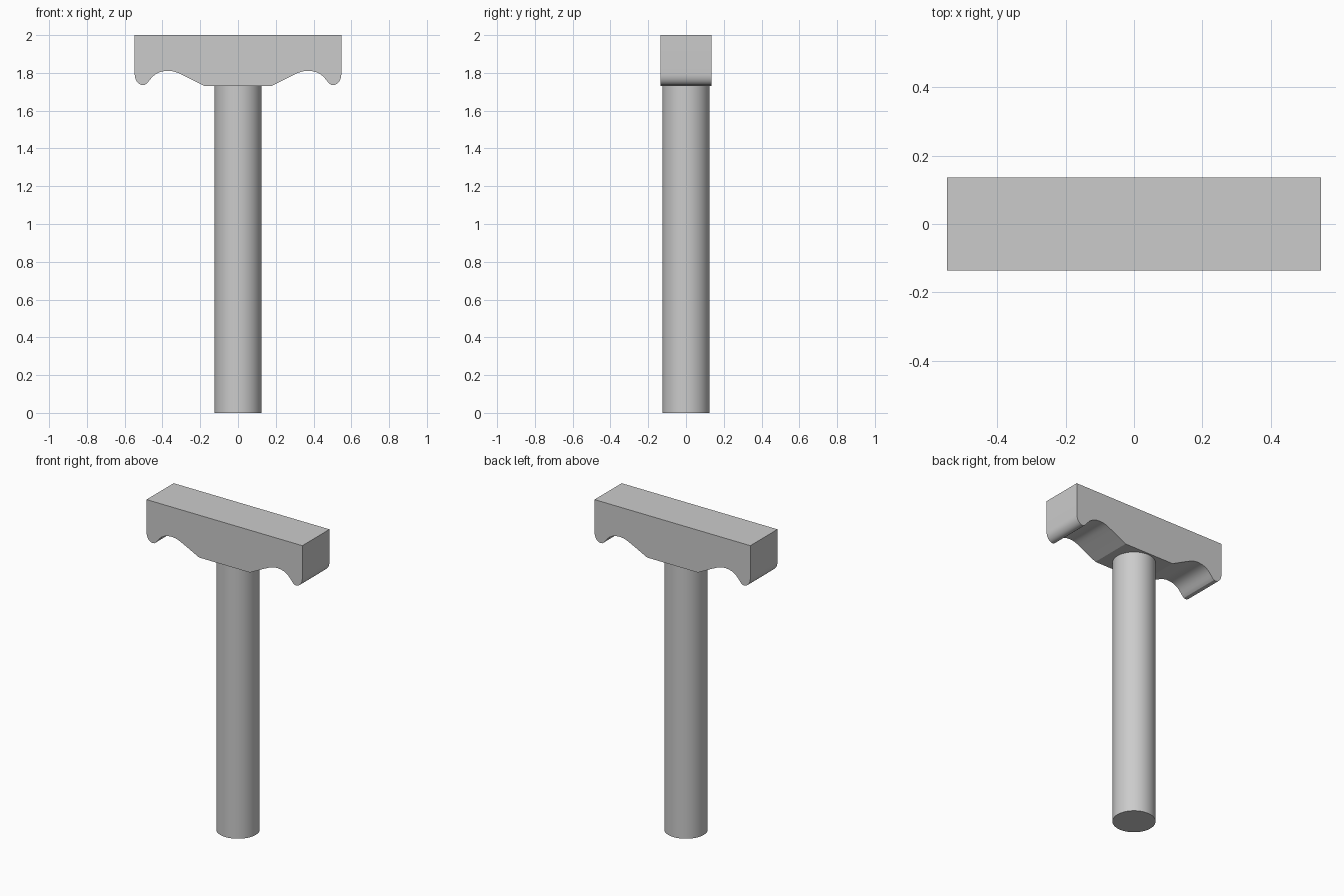
import bpy, bmesh
from mathutils import Vector
from mathutils.geometry import interpolate_bezier

if "Cube" in bpy.data.objects:
    bpy.data.objects.remove(bpy.data.objects["Cube"])

HALF_X, HALF_Y, TOP, BASE = 0.547, 0.136, 2.0, 1.731


def smooth(obj, angle):
    bpy.ops.object.select_all(action='DESELECT')
    obj.select_set(True)
    bpy.context.view_layer.objects.active = obj
    bpy.ops.object.shade_smooth_by_angle(angle=angle)


def bezier_path(segments, steps=10):
    pts = []
    for seg in segments:
        a, b, c, d = (Vector((x, 0, z)) for x, z in seg)
        part = interpolate_bezier(a, b, c, d, steps)
        pts += part if not pts else part[1:]
    return [(p.x, p.z) for p in pts]


# Post: round column
bpy.ops.mesh.primitive_cylinder_add(vertices=64, radius=0.125, depth=BASE,
                                    location=(0, 0, BASE / 2))
post = bpy.context.object
post.name = "post"
smooth(post, 0.6)

# Bracket head: underside curve from outer side to the flat centre, mirrored
half = bezier_path([
    [(HALF_X, 1.795), (HALF_X, 1.76), (0.527, 1.735), (0.502, 1.735)],
    [(0.502, 1.735), (0.467, 1.735), (0.465, 1.811), (0.370, 1.811)],
    [(0.370, 1.811), (0.335, 1.811), (0.312, 1.797), (0.285, 1.785)],
]) + [(0.178, BASE)]
outline = [(HALF_X, TOP)] + half
outline += [(-x, z) for x, z in reversed(outline)]

bm = bmesh.new()
face = bm.faces.new([bm.verts.new((x, -HALF_Y, z)) for x, z in outline])
ext = bmesh.ops.extrude_face_region(bm, geom=[face])
moved = [g for g in ext["geom"] if isinstance(g, bmesh.types.BMVert)]
bmesh.ops.translate(bm, verts=moved, vec=(0, 2 * HALF_Y, 0))
if not any(f.normal.y < -0.9 and f.calc_center_median().y < 0 for f in bm.faces):
    bm.faces.new([e for e in bm.verts if e not in moved])
bmesh.ops.recalc_face_normals(bm, faces=bm.faces)
mesh = bpy.data.meshes.new("bracket_head")
bm.to_mesh(mesh)
bm.free()
head = bpy.data.objects.new("bracket_head", mesh)
bpy.context.collection.objects.link(head)
smooth(head, 0.4)
